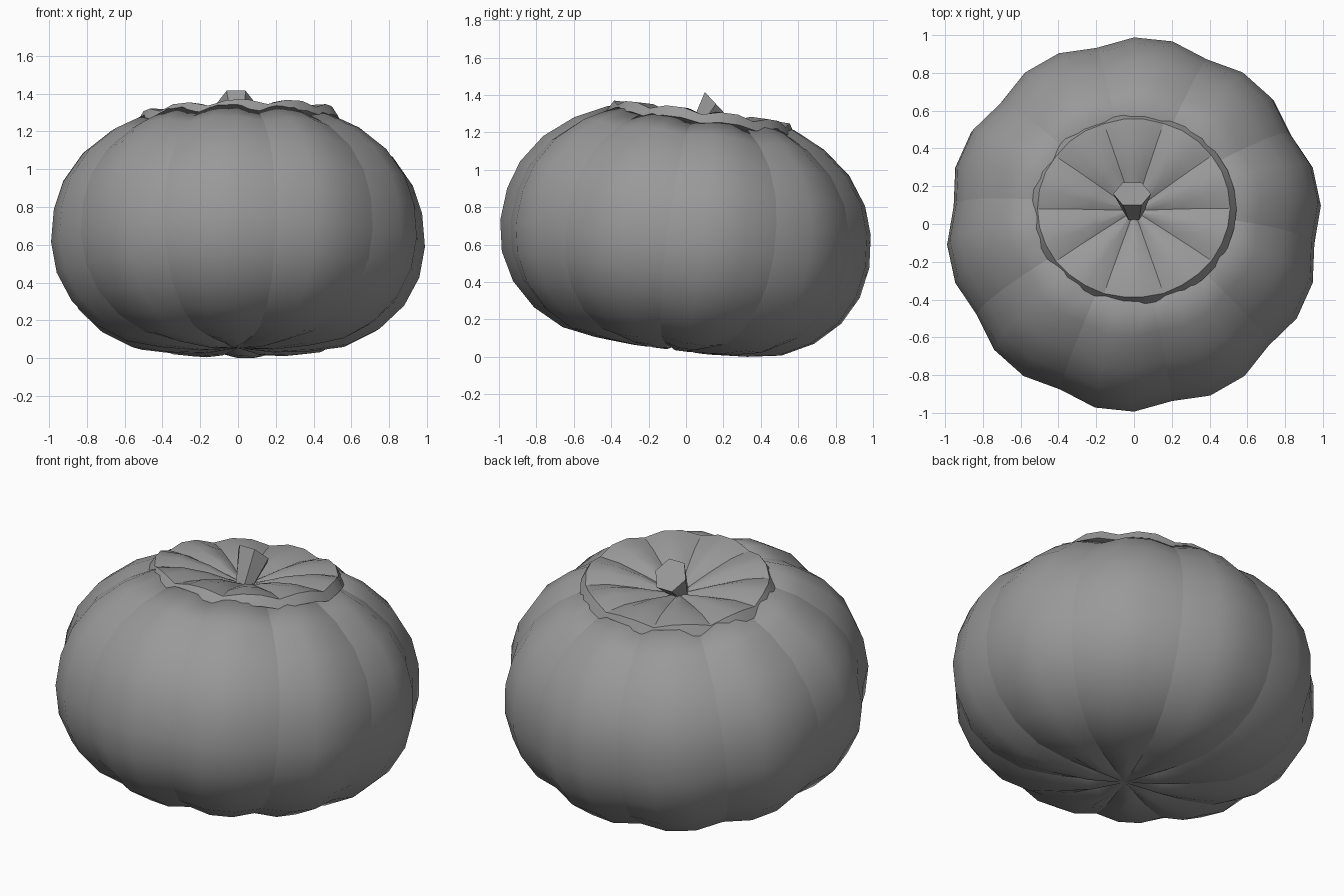
import bpy, bmesh
from math import sin, cos, radians
from mathutils import Matrix, Vector

if "Cube" in bpy.data.objects:
    bpy.data.objects.remove(bpy.data.objects["Cube"])

RIBS, SEGS = 10, 30
TILT = radians(-7.4)

grey = bpy.data.materials.new("plain grey")
grey.use_nodes = True
grey.diffuse_color = (0.32, 0.32, 0.32, 1)
grey.node_tree.nodes["Principled BSDF"].inputs["Base Color"].default_value = (0.32, 0.32, 0.32, 1)


def finish(bm, name):
    """Turn a bmesh into an object."""
    bmesh.ops.remove_doubles(bm, verts=bm.verts, dist=0.0005)
    bmesh.ops.recalc_face_normals(bm, faces=bm.faces)
    mesh = bpy.data.meshes.new(name)
    bm.to_mesh(mesh)
    bm.free()
    mesh.materials.append(grey)
    obj = bpy.data.objects.new(name, mesh)
    bpy.context.collection.objects.link(obj)
    return obj


def ribbed_lathe(name, ridge, groove, phase, sharp_rings=(), depth=1.0):
    """Revolve a ridge profile, swapping in the groove profile at each rib seam."""
    bm = bmesh.new()
    columns = []
    for j in range(SEGS):
        a = radians(phase + j * 360 / SEGS)
        profile = groove if j % (SEGS // RIBS) == 0 else ridge
        columns.append([bm.verts.new((r * cos(a), r * sin(a) * depth, h)) for r, h in profile])
    for j in range(SEGS):
        a, b = columns[j], columns[(j + 1) % SEGS]
        for i in range(len(ridge) - 1):
            bm.faces.new((a[i], b[i], b[i + 1], a[i + 1])).smooth = True
    # crisp seams and rims
    for j in range(SEGS):
        a, b = columns[j], columns[(j + 1) % SEGS]
        if j % (SEGS // RIBS) == 0:
            for i in range(len(ridge) - 1):
                bm.edges.get((a[i], a[i + 1])).smooth = False
        for i in sharp_rings:
            bm.edges.get((a[i], b[i])).smooth = False
    return finish(bm, name)


# Body: round ribbed shell, dimpled below and sunk beneath the lid
body_ridge = [(0, 0), (0.2, -0.015), (0.41, 0), (0.59, 0.03), (0.755, 0.115),
              (0.885, 0.24), (0.965, 0.39), (0.995, 0.555), (0.98, 0.73), (0.93, 0.88),
              (0.825, 1.03), (0.675, 1.15), (0.5, 1.235), (0.42, 1.16), (0, 1.1)]
body_groove = [(r * 0.965, 0.6 + (h - 0.6) * 0.965) if 0 < r else (r, h)
               for r, h in body_ridge]
body_groove[1] = (0.2, 0.01)
body = ribbed_lathe("pumpkin_body", body_ridge, body_groove, -6)

# Lid: slightly oval scalloped dish with a short slanted rim
lid_ridge = [(0, 1.17), (0.07, 1.185), (0.22, 1.235), (0.38, 1.268), (0.51, 1.265),
             (0.543, 1.21), (0.4, 1.17), (0, 1.13)]
lid_drop = [0, 0.01, 0.025, 0.03, 0.025, 0.018, 0, 0]
lid_groove = [(r, h - d) for (r, h), d in zip(lid_ridge, lid_drop)]
lid = ribbed_lathe("pumpkin_lid", lid_ridge, lid_groove, 0, sharp_rings=(4, 5), depth=0.935)

# The lid sits a little lower on one side
seat = Matrix.Translation((0, 0, 1.2))
lid.data.transform(seat @ Matrix.Rotation(radians(-1.5), 4, 'Y') @ seat.inverted())

# Place both on the ground, leaning backwards
lean = Matrix.Translation((0, -0.078, 0)) @ Matrix.Rotation(TILT, 4, 'X')
for obj in (body, lid):
    obj.data.transform(lean)
ground = min(v.co.z for v in body.data.vertices)
for obj in (body, lid):
    obj.data.transform(Matrix.Translation((0, 0, -ground)))

# Stem: six-sided flared stub, cut off at a slant facing the back
bm = bmesh.new()
rings = []
for centre, radius, slant in (((0, 0.055, 1.2), 0.05, TILT),
                              ((-0.01, 0.16, 1.352), 0.1, radians(-47))):
    place = Matrix.Translation(centre) @ Matrix.Rotation(slant, 4, 'X')
    rings.append([bm.verts.new(place @ Vector((radius * cos(radians(60 * k)),
                                               radius * sin(radians(60 * k)), 0)))
                  for k in range(6)])
for k in range(6):
    n = (k + 1) % 6
    bm.faces.new((rings[0][k], rings[0][n], rings[1][n], rings[1][k]))
for ring in rings:
    bm.faces.new(ring)
finish(bm, "stem")
